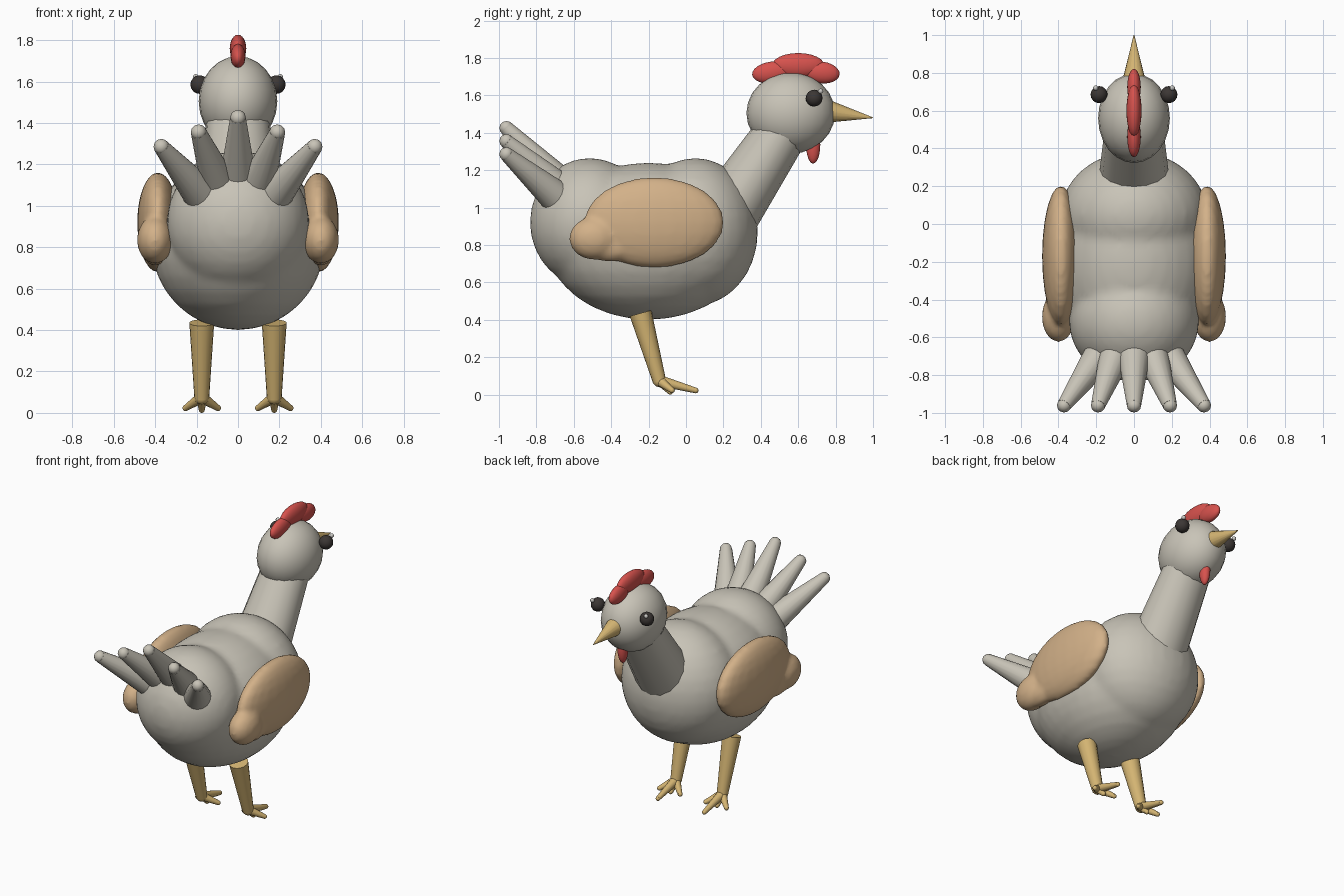
import bpy, bmesh
from mathutils import Vector, Matrix

cube = bpy.data.objects.get("Cube")
if cube:
    bpy.data.objects.remove(cube, do_unlink=True)


def material(name, rgb):
    m = bpy.data.materials.new(name)
    m.use_nodes = True
    m.diffuse_color = (*rgb, 1)
    m.node_tree.nodes["Principled BSDF"].inputs["Base Color"].default_value = (*rgb, 1)
    return m


PLUMAGE = material("grey plumage", (0.58, 0.55, 0.475))
WING = material("tan wing", (0.65, 0.44, 0.25))
HORN = material("yellow horn", (0.66, 0.46, 0.17))
RED = material("red comb", (0.68, 0.085, 0.075))
DARK = material("dark eye", (0.045, 0.038, 0.035))
GLINT = material("pale glint", (0.6, 0.59, 0.56))


def ball(bm, centre, radii, tilt=0, segments=24):
    """Ellipsoid, tilted about the x axis."""
    mat = (Matrix.Translation(centre) @ Matrix.Rotation(tilt, 4, 'X')
           @ Matrix.Diagonal((*radii, 1)))
    bmesh.ops.create_uvsphere(bm, u_segments=segments, v_segments=segments // 2,
                              radius=1, matrix=mat)


def taper(bm, a, b, r1, r2, segments=16, round_tip=False, widen=1):
    """Tapered rod from a to b, optionally with a rounded tip."""
    a, b = Vector(a), Vector(b)
    d = b - a
    turn = d.to_track_quat('Z', 'Y').to_matrix().to_4x4()
    mat = Matrix.Translation((a + b) / 2) @ Matrix.Diagonal((widen, 1, 1, 1)) @ turn
    bmesh.ops.create_cone(bm, cap_ends=True, segments=segments, radius1=r1,
                          radius2=r2, depth=d.length, matrix=mat)
    if round_tip:
        ball(bm, b, (r2, r2, r2), segments=12)


def part(name, bm, mat, fuse=0):
    """Finish a part; fuse > 0 melts its overlapping solids together."""
    me = bpy.data.meshes.new(name)
    bm.to_mesh(me)
    bm.free()
    me.materials.append(mat)
    ob = bpy.data.objects.new(name, me)
    bpy.context.collection.objects.link(ob)
    bpy.ops.object.select_all(action='DESELECT')
    ob.select_set(True)
    bpy.context.view_layer.objects.active = ob
    bpy.ops.object.shade_smooth_by_angle(angle=0.9)
    if fuse:
        mod = ob.modifiers.new("fuse", 'REMESH')
        mod.mode = 'VOXEL'
        mod.voxel_size = fuse
        mod.use_smooth_shade = True
        soft = ob.modifiers.new("soften", 'SMOOTH')
        soft.factor = 0.5
        soft.iterations = 4
    return ob


# Body: belly, chest and rump melted together
bm = bmesh.new()
ball(bm, (0, -0.2, 0.82), (0.42, 0.55, 0.42), segments=32)
ball(bm, (0, 0.05, 0.87), (0.39, 0.335, 0.395), segments=32)
ball(bm, (0, -0.515, 0.92), (0.345, 0.32, 0.345), segments=32)
part("body", bm, PLUMAGE, fuse=0.025)

# Neck and head
bm = bmesh.new()
taper(bm, (0, 0.2, 0.936), (0, 0.56, 1.475), 0.175, 0.135, widen=1.1)
part("neck", bm, PLUMAGE)
bm = bmesh.new()
ball(bm, (0, 0.56, 1.505), (0.19, 0.237, 0.217))
part("head", bm, PLUMAGE)

# Beak
bm = bmesh.new()
taper(bm, (0, 0.74, 1.517), (0, 1.0, 1.48), 0.066, 0.002)
part("beak", bm, HORN)

# Comb lobes and wattle
bm = bmesh.new()
ball(bm, (0, 0.6, 1.76), (0.04, 0.14, 0.066))
ball(bm, (0, 0.46, 1.722), (0.036, 0.107, 0.058), tilt=0.12)
ball(bm, (0, 0.725, 1.722), (0.036, 0.097, 0.058), tilt=-0.12)
part("comb", bm, RED)
bm = bmesh.new()
ball(bm, (0, 0.68, 1.335), (0.032, 0.038, 0.1))
part("wattle", bm, RED)

# Tail fan
bm = bmesh.new()
feathers = [((0, -0.70, 1.155), (0, -0.96, 1.425))]
for s in (-1, 1):
    feathers += [((s * 0.1, -0.70, 1.12), (s * 0.19, -0.96, 1.355)),
                 ((s * 0.19, -0.71, 1.07), (s * 0.37, -0.96, 1.285))]
for root, tip in feathers:
    taper(bm, root, tip, 0.085, 0.038, round_tip=True)
part("tail", bm, PLUMAGE)

for s, side in ((1, "left"), (-1, "right")):
    # Wing with its drooping tip
    bm = bmesh.new()
    ball(bm, (s * 0.387, -0.17, 0.92), (0.1, 0.375, 0.242))
    ball(bm, (s * 0.4, -0.49, 0.835), (0.088, 0.135, 0.115))
    ball(bm, (s * 0.4, -0.4, 0.79), (0.06, 0.15, 0.08))
    part(side + "_wing", bm, WING, fuse=0.016)

    # Eye and its glint
    bm = bmesh.new()
    ball(bm, (s * 0.185, 0.685, 1.585), (0.045, 0.045, 0.045), segments=16)
    part(side + "_eye", bm, DARK)
    bm = bmesh.new()
    ball(bm, (s * 0.203, 0.72, 1.622), (0.014, 0.014, 0.014), segments=12)
    part(side + "_eye_glint", bm, GLINT)

    # Leg and three splayed toes
    x = s * 0.175
    ankle = (x, -0.143, 0.075)
    bm = bmesh.new()
    taper(bm, (x, -0.243, 0.435), ankle, 0.06, 0.036, round_tip=True)
    part(side + "_leg", bm, HORN)
    bm = bmesh.new()
    taper(bm, ankle, (x, 0.052, 0.022), 0.03, 0.015, 12, True)
    for t in (-1, 1):
        taper(bm, ankle, (x + t * 0.078, -0.075, 0.023), 0.028, 0.015, 12, True)
    taper(bm, ankle, (x, -0.085, 0.015), 0.025, 0.015, 12, True)
    part(side + "_toes", bm, HORN)
